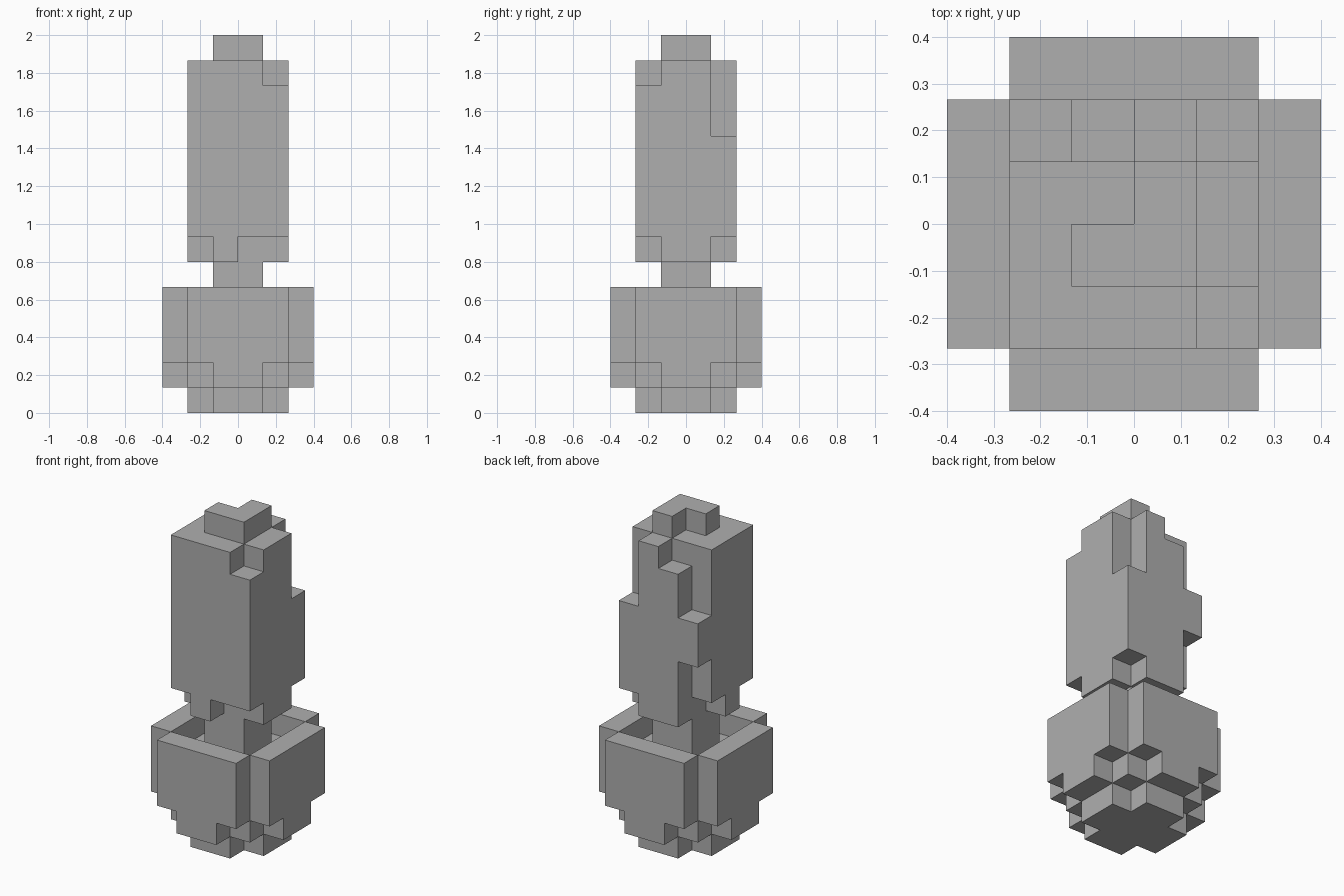
import bpy, bmesh
from math import radians
from mathutils import Vector

old = bpy.data.objects.get("Cube")
if old:
    bpy.data.objects.remove(old, do_unlink=True)

UNIT = 2 / 15          # edge of one cubic block
CENTRE = 3             # the block grid is six wide

grey = bpy.data.materials.new("plain_grey")
grey.use_nodes = True
colour = (0.43, 0.43, 0.43, 1)
grey.diffuse_color = colour
grey.node_tree.nodes["Principled BSDF"].inputs["Base Color"].default_value = colour


def block(xs, ys, zs):
    """Cells of a box; each range is (start, end), end excluded."""
    return {(x, y, z) for x in range(*xs) for y in range(*ys) for z in range(*zs)}


def cross(lo, hi, inner_lo, inner_hi, zs):
    """Plus-shaped layer made of two crossing boxes."""
    return (block((lo, hi), (inner_lo, inner_hi), zs)
            | block((inner_lo, inner_hi), (lo, hi), zs))


core = block((1, 5), (1, 5), (0, 15))

# Pot: foot, chamfered base, four walls around a square core
foot = cross(1, 5, 2, 4, (0, 1))
base = cross(0, 6, 2, 4, (1, 2)) | block((1, 5), (1, 5), (1, 2))
walls = cross(0, 6, 1, 5, (2, 5)) - core

# Soil and stem
soil = block((1, 5), (1, 5), (2, 4))
stem = block((2, 4), (2, 4), (4, 6))

# Tall body with chipped corners
body = block((1, 5), (1, 5), (6, 14))
chips = [
    (1, 1, 6, 7), (4, 1, 6, 7), (4, 4, 6, 7), (1, 4, 6, 9),    # lower corners
    (3, 1, 6, 7), (1, 3, 6, 7),                                # lower edges
    (4, 1, 13, 14), (4, 4, 11, 14), (1, 4, 11, 14), (2, 4, 13, 14),  # upper
]
for x, y, low, high in chips:
    body -= block((x, x + 1), (y, y + 1), (low, high))

# L-shaped crown
crown = block((2, 4), (2, 4), (14, 15)) - {(2, 3, 14)}

parts = {"pot": foot | base | walls, "soil": soil, "stem": stem,
         "plant_body": body, "crown": crown}
solid = set().union(*parts.values())


def build(name, cells):
    """Skin the cells, leaving out faces buried between blocks."""
    bm = bmesh.new()
    verts = {}

    def vert(p):
        key = tuple(round(c) for c in p)
        if key not in verts:
            x, y, z = key
            verts[key] = bm.verts.new(
                ((x - CENTRE) * UNIT, (y - CENTRE) * UNIT, z * UNIT))
        return verts[key]

    for cell in sorted(cells):
        for axis in range(3):
            for side in (0, 1):
                step = [0, 0, 0]
                step[axis] = 2 * side - 1
                if tuple(c + s for c, s in zip(cell, step)) in solid:
                    continue
                u, v = Vector(), Vector()
                u[(axis + 1) % 3] = 1
                v[(axis + 2) % 3] = 1
                start = Vector(cell)
                start[axis] += side
                loop = [start, start + u, start + u + v, start + v]
                if side == 0:
                    loop.reverse()
                bm.faces.new([vert(p) for p in loop])

    # Merge flat neighbours into clean large faces
    bmesh.ops.dissolve_limit(bm, angle_limit=radians(1),
                             verts=bm.verts[:], edges=bm.edges[:])
    mesh = bpy.data.meshes.new(name)
    bm.to_mesh(mesh)
    bm.free()
    mesh.materials.append(grey)
    obj = bpy.data.objects.new(name, mesh)
    bpy.context.collection.objects.link(obj)


for part_name, part_cells in parts.items():
    build(part_name, part_cells)
